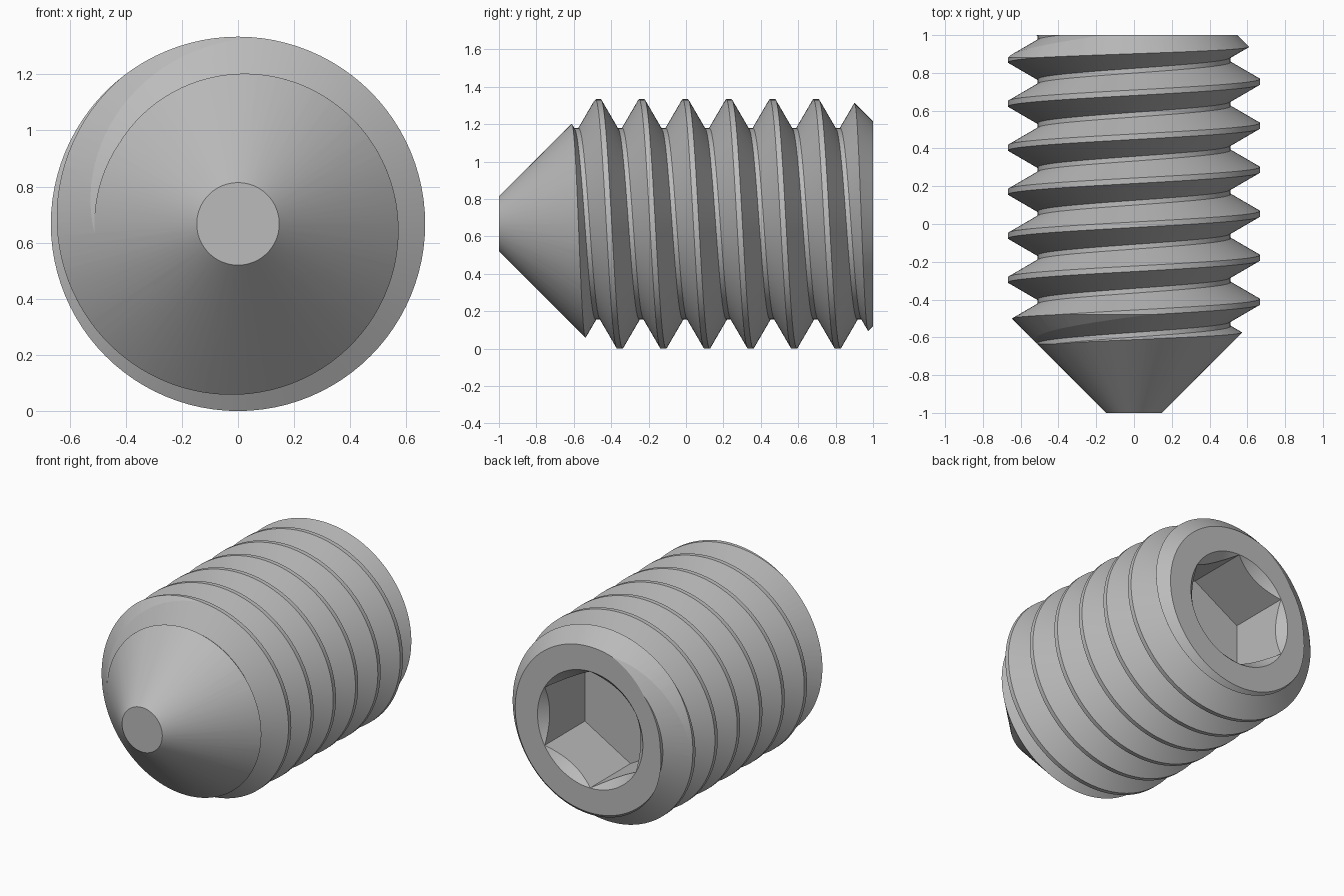
import bpy, bmesh
from math import pi, sin, cos, radians

if "Cube" in bpy.data.objects:
    bpy.data.objects.remove(bpy.data.objects["Cube"])

MAJOR, MINOR, PITCH = 0.667, 0.512, 0.233
AXIS_Z, SEGS = MAJOR, 96

steel = bpy.data.materials.new("plain steel grey")
steel.use_nodes = True
GREY = (0.5, 0.5, 0.5, 1)
steel.diffuse_color = GREY
steel.node_tree.nodes["Principled BSDF"].inputs["Base Color"].default_value = GREY


def polar(r, a, y):
    return (r * cos(a), y, AXIS_Z + r * sin(a))


def make_object(name, bm):
    bmesh.ops.recalc_face_normals(bm, faces=bm.faces)
    mesh = bpy.data.meshes.new(name)
    bm.to_mesh(mesh)
    bm.free()
    mesh.materials.append(steel)
    obj = bpy.data.objects.new(name, mesh)
    bpy.context.collection.objects.link(obj)
    return obj


def lathe(name, profile, segs, start=0.0):
    """Closed solid turned about the y axis from (radius, y) pairs."""
    bm = bmesh.new()
    rings = [[bm.verts.new(polar(r, start + 2 * pi * i / segs, y)) for i in range(segs)]
             for r, y in profile]
    for a, b in zip(rings, rings[1:]):
        for i in range(segs):
            j = (i + 1) % segs
            bm.faces.new((a[i], a[j], b[j], b[i]))
    bm.faces.new(rings[0])
    bm.faces.new(rings[-1])
    return make_object(name, bm)


def threaded_rod(name):
    """Endless-looking helical rod, longer than the finished screw."""
    crest = PITCH / 16
    flank = crest + (MAJOR - MINOR) * 0.577
    steps = [(-flank, MINOR), (-crest, MAJOR), (crest, MAJOR), (flank, MINOR)]
    bm = bmesh.new()
    columns = []
    for i in range(SEGS):
        a = -2 * pi * i / SEGS
        base = 0.695 + PITCH * (0.25 + i / SEGS)
        columns.append([bm.verts.new(polar(r, a, base + k * PITCH + dy))
                        for k in range(-10, 4) for dy, r in steps])
    rows = len(columns[0])
    for i in range(SEGS):
        # the last column joins the first one pitch further along
        shift = 4 if i == SEGS - 1 else 0
        a, b = columns[i], columns[(i + 1) % SEGS]
        for j in range(rows - 1 - shift):
            bm.faces.new((a[j], a[j + 1], b[j + 1 + shift], b[j + shift]))
    # close both ends to a point on the axis
    rim = [e for e in bm.edges if e.is_boundary]
    for side in (-1, 1):
        tip = bm.verts.new((0, side * 2.5, AXIS_Z))
        for e in rim:
            if e.verts[0].co.y * side > 0:
                bm.faces.new((e.verts[0], e.verts[1], tip))
    return make_object(name, bm)


def cut(target, cutter, operation):
    mod = target.modifiers.new(cutter.name, "BOOLEAN")
    mod.operation, mod.solver, mod.object = operation, "EXACT", cutter
    bpy.context.view_layer.objects.active = target
    bpy.ops.object.modifier_apply(modifier=mod.name)
    bpy.data.objects.remove(cutter)


screw = threaded_rod("set_screw")

# conical point at the front, chamfer at the back
cut(screw, lathe("end_shape", [(0.147, -1), (0.727, -0.42), (0.727, 0.821), (0.548, 1)], SEGS),
    "INTERSECT")

# hexagonal key socket with countersunk mouth
SOCKET = 0.384
cut(screw, lathe("socket_hex", [(SOCKET, 0.58), (SOCKET, 1.1)], 6, pi / 2), "DIFFERENCE")
cut(screw, lathe("socket_mouth", [(0.3, 0.915), (0.435, 1.05)], SEGS), "DIFFERENCE")

bpy.ops.object.select_all(action="DESELECT")
screw.select_set(True)
bpy.context.view_layer.objects.active = screw
bpy.ops.object.shade_smooth_by_angle(angle=radians(12))
